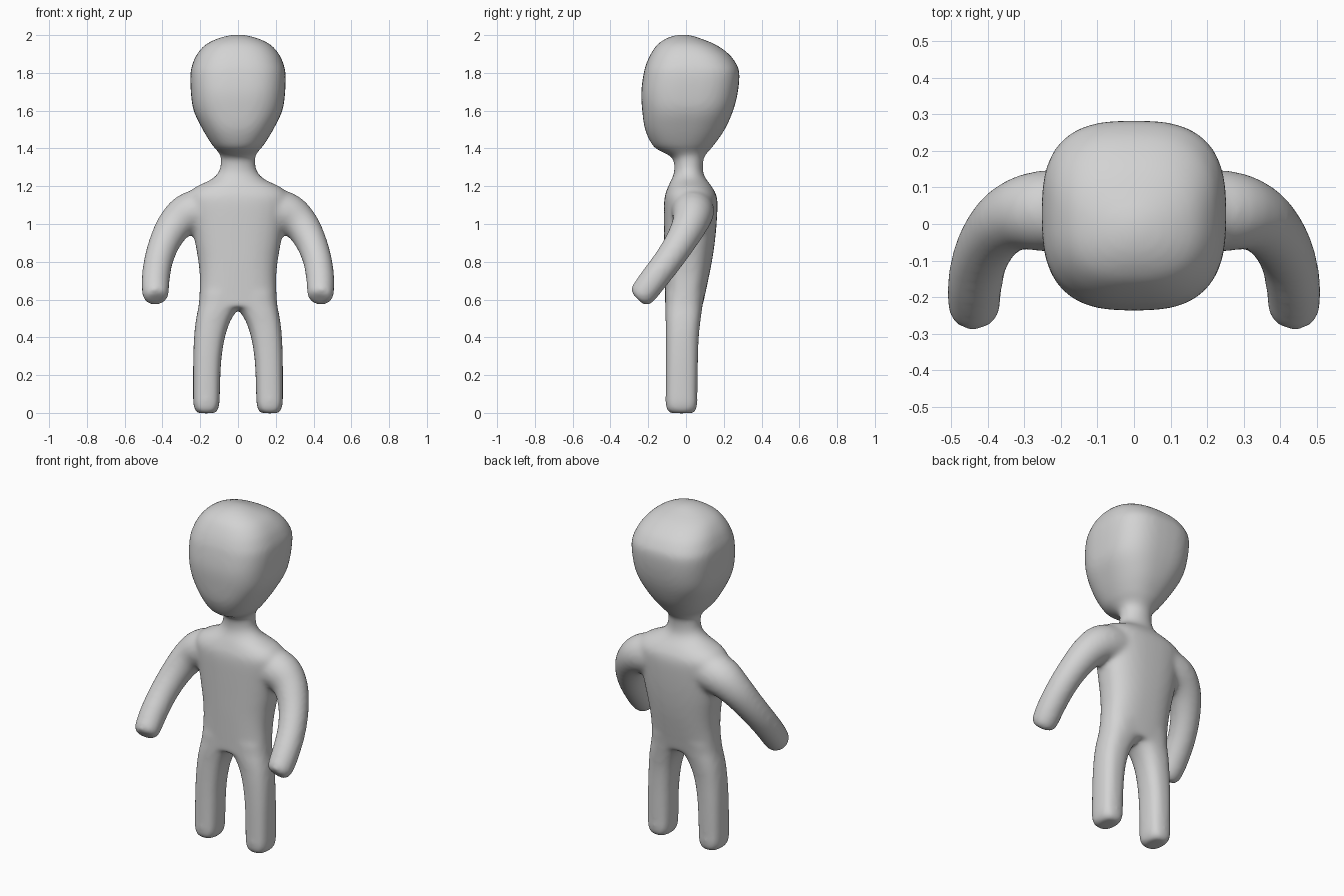
import bpy, bmesh, math
from mathutils import Vector

if "Cube" in bpy.data.objects:
    bpy.data.objects.remove(bpy.data.objects["Cube"])


def smooth_rows(rows, steps=4):
    """Catmull-Rom interpolation of a short table of section rows."""
    out = []
    n = len(rows)
    for i in range(n - 1):
        p0, p1, p2, p3 = (rows[max(0, min(n - 1, i + k))] for k in (-1, 0, 1, 2))
        for s in range(steps):
            t = s / steps
            out.append(tuple(
                0.5 * (2 * b + (c - a) * t + (2 * a - 5 * b + 4 * c - d) * t * t
                       + (3 * b - a - 3 * c + d) * t ** 3)
                for a, b, c, d in zip(p0, p1, p2, p3)))
    out.append(rows[-1])
    return out


def ring(bm, centre, u, v, ru, rv, power, sides=40):
    """Superellipse cross-section."""
    verts = []
    for k in range(sides):
        a = 2 * math.pi * k / sides
        c, s = math.cos(a), math.sin(a)
        cu = math.copysign(abs(c) ** (2 / power), c) * ru
        cv = math.copysign(abs(s) ** (2 / power), s) * rv
        verts.append(bm.verts.new(centre + u * cu + v * cv))
    return verts


def skin(bm, rings):
    """Closed loft through a list of rings."""
    faces = [bm.faces.new(rings[0]), bm.faces.new(rings[-1])]
    for a, b in zip(rings, rings[1:]):
        n = len(a)
        for k in range(n):
            j = (k + 1) % n
            faces.append(bm.faces.new((a[k], a[j], b[j], b[k])))
    bmesh.ops.recalc_face_normals(bm, faces=faces)


def upright(bm, rows, side=1):
    """Vertical loft; rows are (z, x0, x1, y0, y1, power)."""
    X, Y = Vector((1, 0, 0)), Vector((0, 1, 0))
    skin(bm, [ring(bm, Vector((side * (x0 + x1) / 2, (y0 + y1) / 2, z)), X, Y,
                   (x1 - x0) / 2, (y1 - y0) / 2, p)
              for z, x0, x1, y0, y1, p in smooth_rows(rows)])


def limb(bm, rows, side):
    """Round tube along a path; rows are (x, y, z, radius)."""
    rows = smooth_rows(rows)
    pts = [Vector((side * r[0], r[1], r[2])) for r in rows]
    rings = []
    for i, p in enumerate(pts):
        t = (pts[min(i + 1, len(pts) - 1)] - pts[max(i - 1, 0)]).normalized()
        u = t.cross(Vector((0, 1, 0))).normalized()
        rings.append(ring(bm, p, u, t.cross(u), rows[i][3], rows[i][3], 2.0))
    skin(bm, rings)


def centred(rows):
    return [(z, -h, h, y0, y1, p) for z, h, y0, y1, p in rows]


bm = bmesh.new()

# Head: egg shape with narrow chin and full back
upright(bm, centred([
    (1.33, .085, -.06, .09, 2), (1.36, .092, -.085, .10, 2), (1.39, .112, -.145, .125, 2.1),
    (1.42, .138, -.18, .15, 2.3), (1.50, .187, -.217, .205, 2.5), (1.60, .235, -.232, .25, 2.7),
    (1.70, .25, -.237, .275, 2.8), (1.80, .252, -.224, .283, 2.8), (1.85, .24, -.21, .265, 2.7),
    (1.90, .217, -.187, .227, 2.6), (1.95, .172, -.152, .157, 2.4),
    (1.985, .10, -.10, .07, 2.2), (2.002, .03, -.045, .015, 2)]))

# Torso, shoulders and neck
upright(bm, centred([
    (.56, .208, -.11, .087, 2.7), (.70, .202, -.113, .117, 2.6), (.80, .21, -.115, .137, 2.5),
    (.90, .227, -.116, .152, 2.5), (1.00, .245, -.117, .162, 2.5), (1.10, .265, -.117, .167, 2.5),
    (1.15, .265, -.112, .162, 2.5), (1.19, .235, -.098, .142, 2.3), (1.22, .175, -.085, .12, 2.1),
    (1.24, .137, -.075, .105, 2), (1.27, .107, -.064, .092, 2), (1.30, .095, -.062, .09, 2),
    (1.34, .091, -.065, .092, 2), (1.38, .09, -.065, .09, 2)]))

for side in (-1, 1):
    # Legs: soft square columns that merge at the crotch
    upright(bm, [
        (-.002, .122, .213, -.082, .037, 2.5), (.015, .106, .229, -.102, .054, 2.7),
        (.05, .098, .237, -.108, .06, 2.8), (.10, .096, .238, -.108, .06, 2.8),
        (.20, .093, .238, -.108, .062, 2.7), (.30, .086, .237, -.108, .064, 2.6),
        (.40, .069, .233, -.108, .068, 2.5), (.48, .043, .225, -.108, .076, 2.5),
        (.54, .006, .214, -.109, .084, 2.5), (.58, -.04, .207, -.109, .09, 2.5),
        (.64, -.05, .20, -.109, .10, 2.5)], side)
    # Arms: sweep out and forward to a blunt end
    limb(bm, [
        (.10, .03, 1.09, .115), (.25, .036, 1.06, .111), (.33, .02, 1.0, .095),
        (.385, -.027, .91, .083), (.42, -.093, .81, .077), (.435, -.165, .715, .075),
        (.437, -.218, .645, .072), (.434, -.243, .618, .065), (.432, -.256, .605, .045)], side)

mesh = bpy.data.meshes.new("figure_body")
bm.to_mesh(mesh)
bm.free()
body = bpy.data.objects.new("figure_body", mesh)
bpy.context.collection.objects.link(body)

# Single plain clay colour
clay = bpy.data.materials.new("light_grey")
clay.diffuse_color = (0.65, 0.65, 0.65, 1)
clay.use_nodes = True
clay.node_tree.nodes["Principled BSDF"].inputs["Base Color"].default_value = clay.diffuse_color
mesh.materials.append(clay)

# Fuse the parts into one seamless skin and soften the joins
fuse = body.modifiers.new("fuse", 'REMESH')
fuse.mode = 'VOXEL'
fuse.voxel_size = 0.012
fuse.use_smooth_shade = True
soften = body.modifiers.new("soften", 'SMOOTH')
soften.factor = 0.5
soften.iterations = 16
